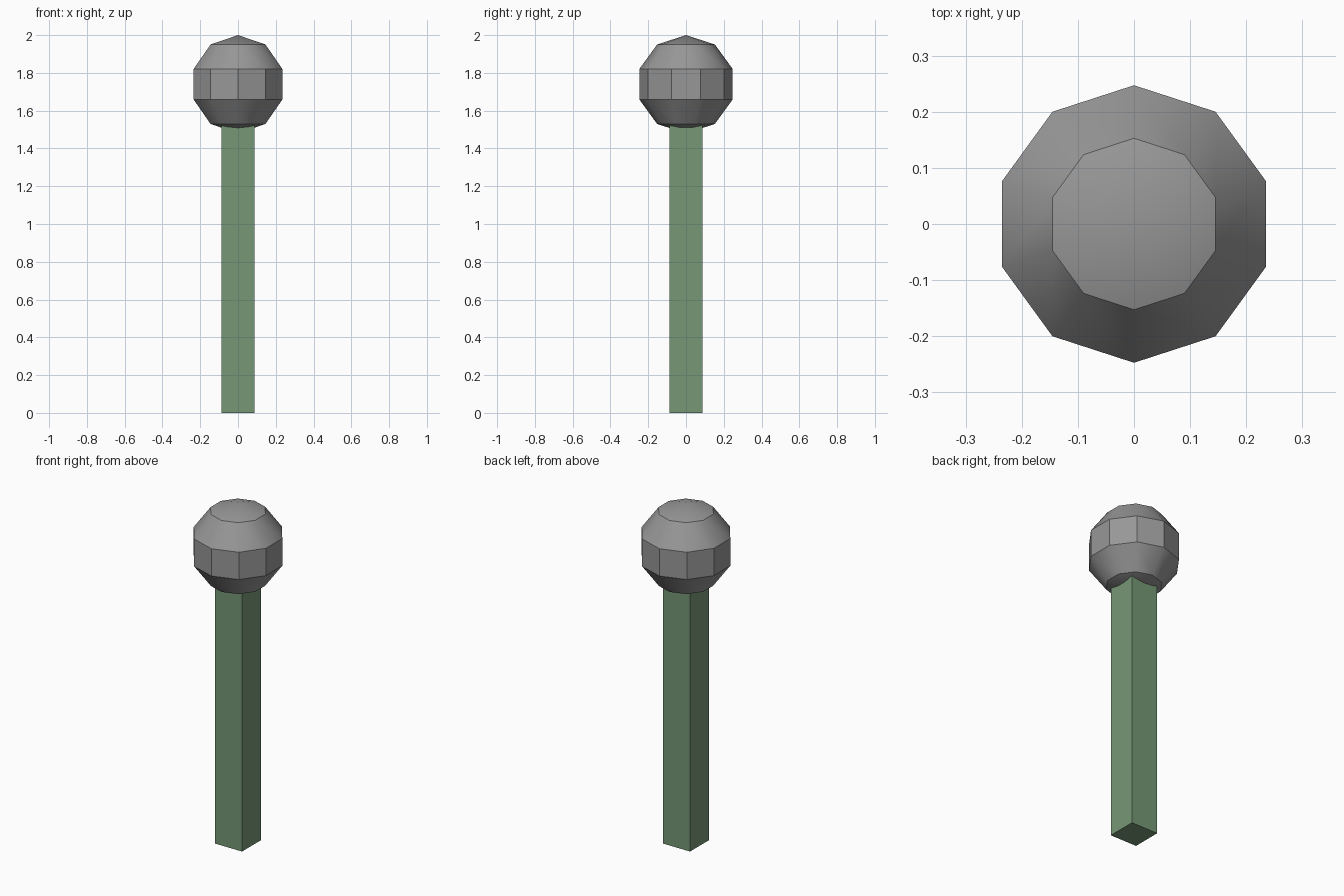
import bpy
import math

default_cube = bpy.data.objects.get("Cube")
if default_cube:
    bpy.data.objects.remove(default_cube, do_unlink=True)


def make_material(name, color):
    mat = bpy.data.materials.new(name)
    mat.use_nodes = True
    mat.diffuse_color = color
    mat.node_tree.nodes["Principled BSDF"].inputs["Base Color"].default_value = color
    return mat


def finish(name, mat):
    obj = bpy.context.object
    obj.name = name
    obj.data.materials.append(mat)
    bpy.ops.object.transform_apply(location=False, rotation=True, scale=True)
    return obj


green = make_material("muted green", (0.18, 0.31, 0.18, 1))
grey = make_material("mid grey", (0.31, 0.31, 0.31, 1))

# Square post, its top end tucked inside the knob
POST_WIDTH, POST_TOP = 0.176, 1.6
bpy.ops.mesh.primitive_cube_add(size=1, location=(0, 0, POST_TOP / 2))
bpy.context.object.scale = (POST_WIDTH, POST_WIDTH, POST_TOP)
finish("post", green)

# Ten-sided knob with corners on the front and back
RADIUS = 0.26
bpy.ops.mesh.primitive_uv_sphere_add(
    segments=10, ring_count=5, radius=RADIUS, location=(0, 0, 2 - RADIUS))
knob = bpy.context.object
first = max(knob.data.vertices, key=lambda v: v.co.x)
if abs(first.co.y) < 0.01:
    knob.rotation_euler.z = math.radians(18)
finish("knob", grey)
bpy.ops.object.shade_smooth_by_angle(angle=math.radians(30))
